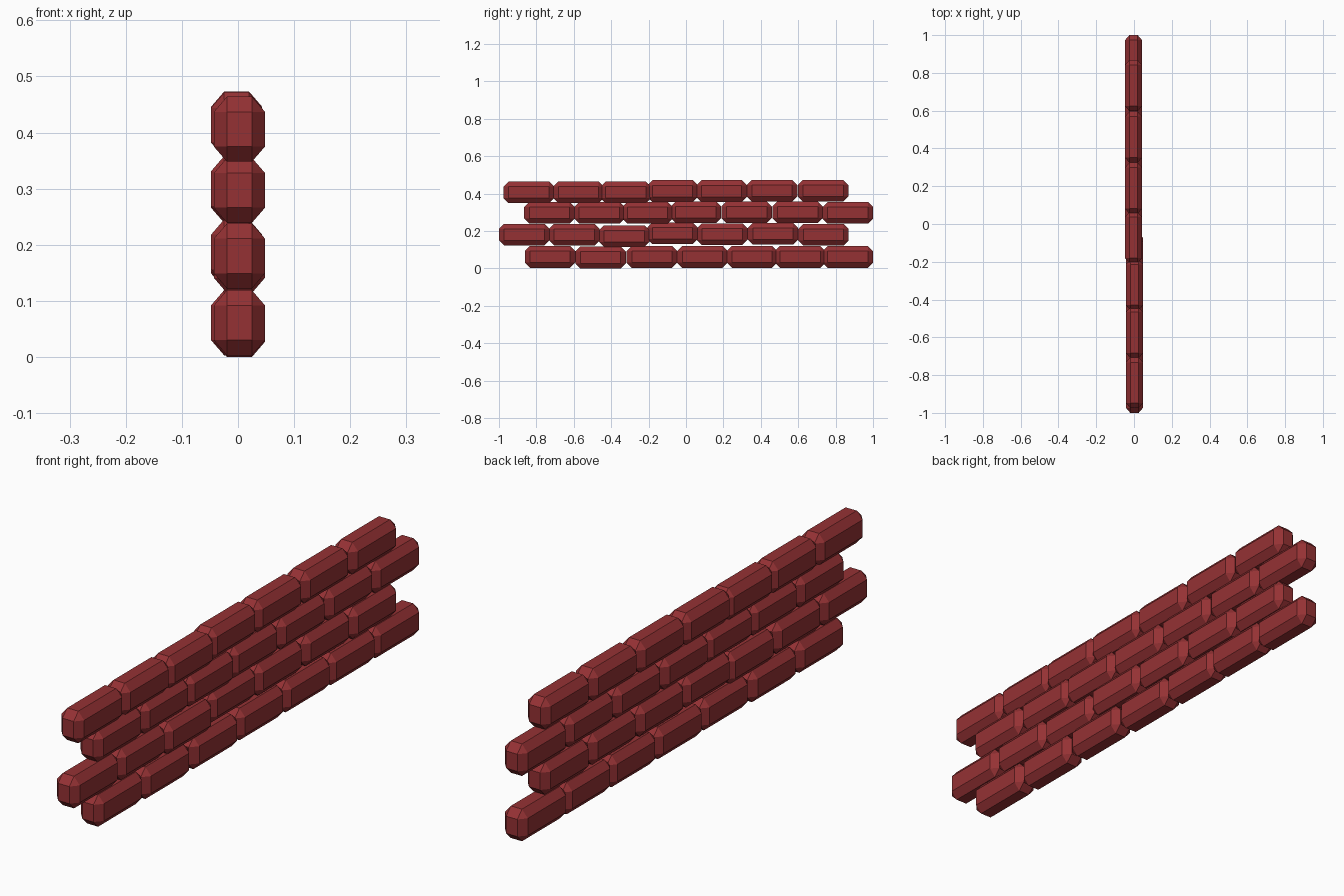
import bpy
import bmesh

cube = bpy.data.objects.get("Cube")
if cube:
    bpy.data.objects.remove(cube, do_unlink=True)

# Brick colour
red = bpy.data.materials.new("brick_red")
red.use_nodes = True
red.diffuse_color = (0.3, 0.031, 0.034, 1)
red.node_tree.nodes["Principled BSDF"].inputs["Base Color"].default_value = red.diffuse_color

# One chamfered brick mesh, shared by the whole wall
WIDTH, LENGTH, HEIGHT, CHAMFER = 0.091, 0.27, 0.116, 0.027
SQUASH = 0.86  # chamfer is slightly narrower across the wall
bm = bmesh.new()
bmesh.ops.create_cube(bm, size=1)
bmesh.ops.scale(bm, vec=(WIDTH / SQUASH, LENGTH, HEIGHT), verts=bm.verts)
bmesh.ops.bevel(bm, geom=bm.edges[:], offset=CHAMFER, segments=1,
                affect='EDGES', clamp_overlap=True)
bmesh.ops.scale(bm, vec=(SQUASH, 1, 1), verts=bm.verts)
bmesh.ops.recalc_face_normals(bm, faces=bm.faces)
brick_mesh = bpy.data.meshes.new("brick")
bm.to_mesh(brick_mesh)
bm.free()
brick_mesh.materials.append(red)

# Courses: base height, brick centres along the wall, small height offsets
courses = [
    (0.061, (-0.727, -0.457, -0.182, 0.088, 0.353, 0.61, 0.865), {1: -0.003}),
    (0.180, (-0.865, -0.597, -0.33, -0.072, 0.193, 0.465, 0.735),
     {2: -0.008, 3: 0.007, 4: 0.003, 5: 0.005}),
    (0.297, (-0.73, -0.463, -0.206, 0.053, 0.324, 0.597, 0.865),
     {3: 0.003, 4: 0.003, 5: 0.003}),
    (0.406, (-0.84, -0.575, -0.322, -0.072, 0.19, 0.46, 0.733),
     {3: 0.007, 4: 0.007, 5: 0.009, 6: 0.009}),
]

# Lay the bricks, with the far part of the wall set slightly to one side
for row, (z, centres, lifts) in enumerate(courses, 1):
    for i, y in enumerate(centres):
        brick = bpy.data.objects.new(f"brick_row{row}_{i + 1}", brick_mesh)
        brick.location = (0.0025 if i < 3 else -0.0025, y, z + lifts.get(i, 0))
        bpy.context.collection.objects.link(brick)
